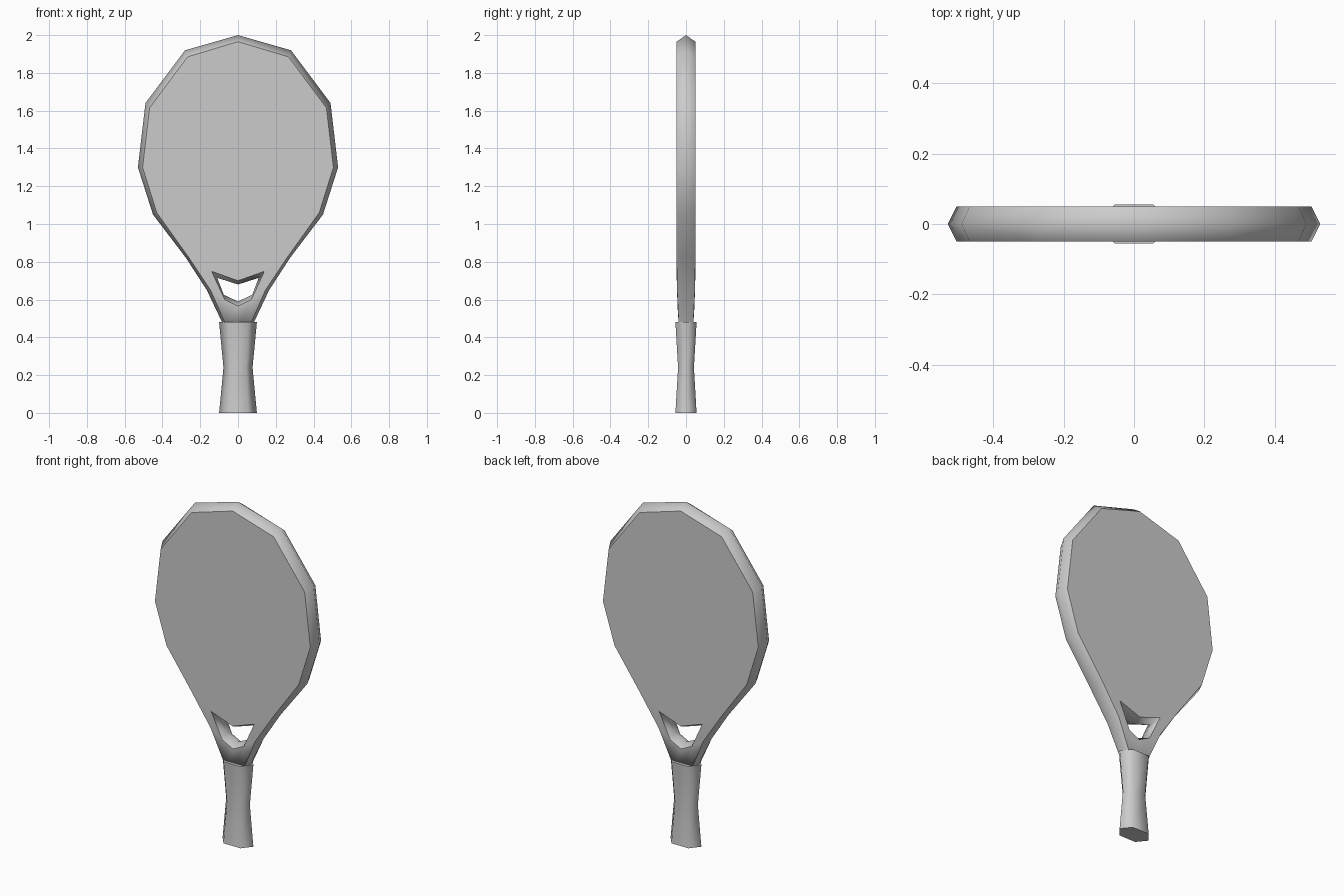
import bpy
import bmesh

if "Cube" in bpy.data.objects:
    bpy.data.objects.remove(bpy.data.objects["Cube"])


def finish(name, bm, caps):
    """Smooth the sides, keep the borders of the flat faces crisp."""
    bmesh.ops.recalc_face_normals(bm, faces=bm.faces)
    for f in bm.faces:
        f.smooth = True
    for e in bm.edges:
        if len({f in caps for f in e.link_faces}) == 2:
            e.smooth = False
    mesh = bpy.data.meshes.new(name)
    bm.to_mesh(mesh)
    bm.free()
    obj = bpy.data.objects.new(name, mesh)
    bpy.context.collection.objects.link(obj)
    return obj


# Paddle head, right half: (x, z, half thickness) on the face, (x, z) on the rim ridge
outer_face = [(0, 1.965, .05), (.267, 1.885, .05), (.468, 1.615, .05), (.505, 1.30, .05),
              (.43, 1.06, .05), (.262, .825, .05), (.145, .65, .047), (.062, .46, .038)]
outer_ridge = [(0, 2.0), (.28, 1.92), (.49, 1.64), (.53, 1.30),
               (.45, 1.05), (.275, .82), (.165, .65), (.075, .46)]

# Throat opening, right half
hole_face = [(0, .70, .05), (.14, .75, .05), (.07, .60, .046), (0, .565, .045)]
hole_ridge = [(0, .68), (.11, .715), (.075, .625), (0, .59)]

bm = bmesh.new()
ridge_o = [bm.verts.new((x, 0, z)) for x, z in outer_ridge]
ridge_h = [bm.verts.new((x, 0, z)) for x, z in hole_ridge]
flat = set()
bottom = []
for side in (-1, 1):
    o = [bm.verts.new((x, side * y, z)) for x, z, y in outer_face]
    h = [bm.verts.new((x, side * y, z)) for x, z, y in hole_face]
    centre = bm.verts.new((0, side * .038, .46))
    # hitting surface and throat
    for loop in (o[:6] + [h[1], h[0]],
                 [o[5], o[6], h[2], h[1]],
                 [o[6], o[7], centre, h[3], h[2]]):
        flat.add(bm.faces.new(loop))
    # bevelled rim and bevelled hole wall
    for edge, ridge in ((o, ridge_o), (h, ridge_h)):
        for i in range(len(edge) - 1):
            bm.faces.new((edge[i], edge[i + 1], ridge[i + 1], ridge[i]))
    bottom.append((o[7], centre))
(a, ca), (b, cb) = bottom
flat.add(bm.faces.new((ca, a, ridge_o[7], b, cb)))
head = finish("paddle_head", bm, flat)
mirror = head.modifiers.new("mirror", 'MIRROR')
mirror.use_axis[0] = True
mirror.use_clip = True

# Grip: waisted hexagonal handle
bm = bmesh.new()
rings = []
for z, w, d in ((0, .10, .056), (.24, .077, .042), (.48, .10, .056)):
    hexagon = [(w, 0), (.55 * w, d), (-.55 * w, d), (-w, 0), (-.55 * w, -d), (.55 * w, -d)]
    rings.append([bm.verts.new((x, y, z)) for x, y in hexagon])
for lo, hi in zip(rings, rings[1:]):
    for i in range(6):
        j = (i + 1) % 6
        bm.faces.new((lo[i], lo[j], hi[j], hi[i]))
caps = {bm.faces.new(rings[0]), bm.faces.new(rings[-1])}
finish("grip", bm, caps)
